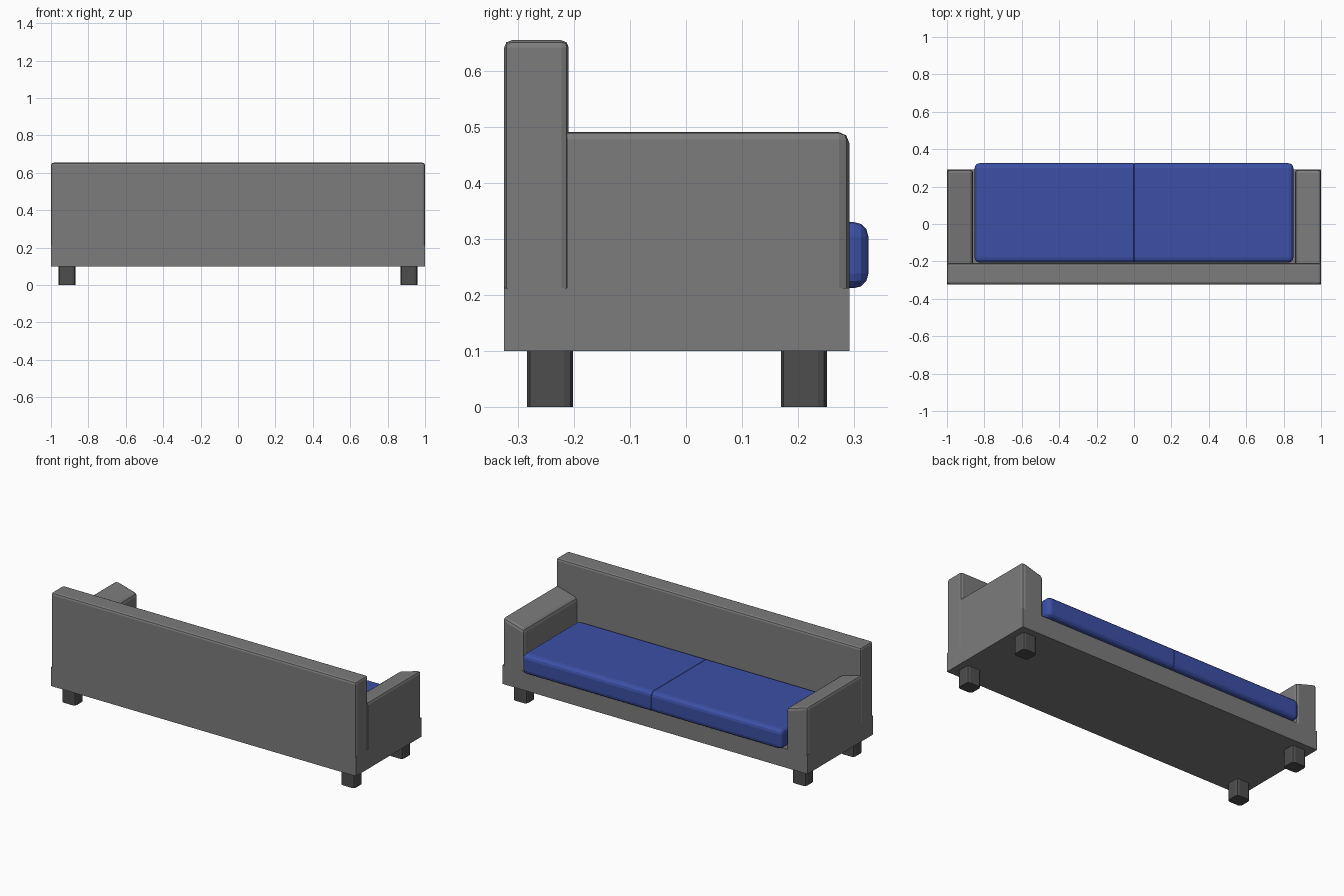
import bpy, bmesh

if "Cube" in bpy.data.objects:
    bpy.data.objects.remove(bpy.data.objects["Cube"])


def material(name, rgb):
    m = bpy.data.materials.new(name)
    m.diffuse_color = (*rgb, 1)
    m.use_nodes = True
    m.node_tree.nodes["Principled BSDF"].inputs["Base Color"].default_value = m.diffuse_color
    return m


def box(name, lo, hi, bevels=(), mat=None, drop=0, inner=1):
    """Box from lo to hi; bevels = (edge test, width, segments).
    drop lowers the top edge on the 'inner' x side to slope the top."""
    bm = bmesh.new()
    bmesh.ops.create_cube(bm, size=1)
    for v in bm.verts:
        sloped = v.co.z > 0 and v.co.x * inner > 0
        for i in range(3):
            v.co[i] = hi[i] if v.co[i] > 0 else lo[i]
        if sloped:
            v.co.z -= drop
    for test, width, segments in bevels:
        edges = [e for e in bm.edges if test(*[v.co for v in e.verts])]
        bmesh.ops.bevel(bm, geom=edges, offset=width, offset_type='OFFSET',
                        segments=segments, profile=0.5, affect='EDGES')
    me = bpy.data.meshes.new(name)
    bm.to_mesh(me)
    bm.free()
    ob = bpy.data.objects.new(name, me)
    bpy.context.collection.objects.link(ob)
    if mat:
        me.materials.append(mat)
    return ob


def high(a, b):
    return max(a.z, b.z) > 0.3


def high_front(a, b):
    return high(a, b) and max(a.y, b.y) > 0


def upright(a, b):
    return abs(a.z - b.z) > 0.05


def on_seam(a, b):
    return abs(a.x) < 1e-4 and abs(b.x) < 1e-4


def off_seam(a, b):
    return not on_seam(a, b)


blue = material("cushion_blue", (0.045, 0.080, 0.38))
grey = material("frame_grey", (0.20, 0.20, 0.20))
dark = material("leg_dark", (0.075, 0.075, 0.075))

# Frame: plain base with a softened backrest standing on it
box("base", (-1, -0.324, 0.10), (1, 0.291, 0.212), (), grey)
box("backrest", (-1, -0.324, 0.205), (1, -0.209, 0.654), [(high, 0.013, 2)], grey)

for side, s in (("left", -1), ("right", 1)):
    # Armrests, tops sloping down towards the seat
    x0, x1 = sorted((s * 0.86, s * 1.0))
    box(side + "_armrest", (x0, -0.212, 0.205), (x1, 0.291, 0.495),
        [(high_front, 0.018, 2)], grey, drop=0.04, inner=-s)
    # Seat cushions meeting at a fine central seam
    x0, x1 = sorted((0, s * 0.852))
    box(side + "_seat_cushion", (x0, -0.206, 0.212), (x1, 0.325, 0.33),
        [(off_seam, 0.026, 3), (on_seam, 0.002, 1)], blue)
    # Legs with rounded upright edges
    for end, y in (("front", -0.242), ("back", 0.21)):
        x0, x1 = sorted((s * 0.87, s * 0.96))
        box(f"{side}_{end}_leg", (x0, y - 0.041, 0), (x1, y + 0.041, 0.102),
            [(upright, 0.016, 2)], dark)
